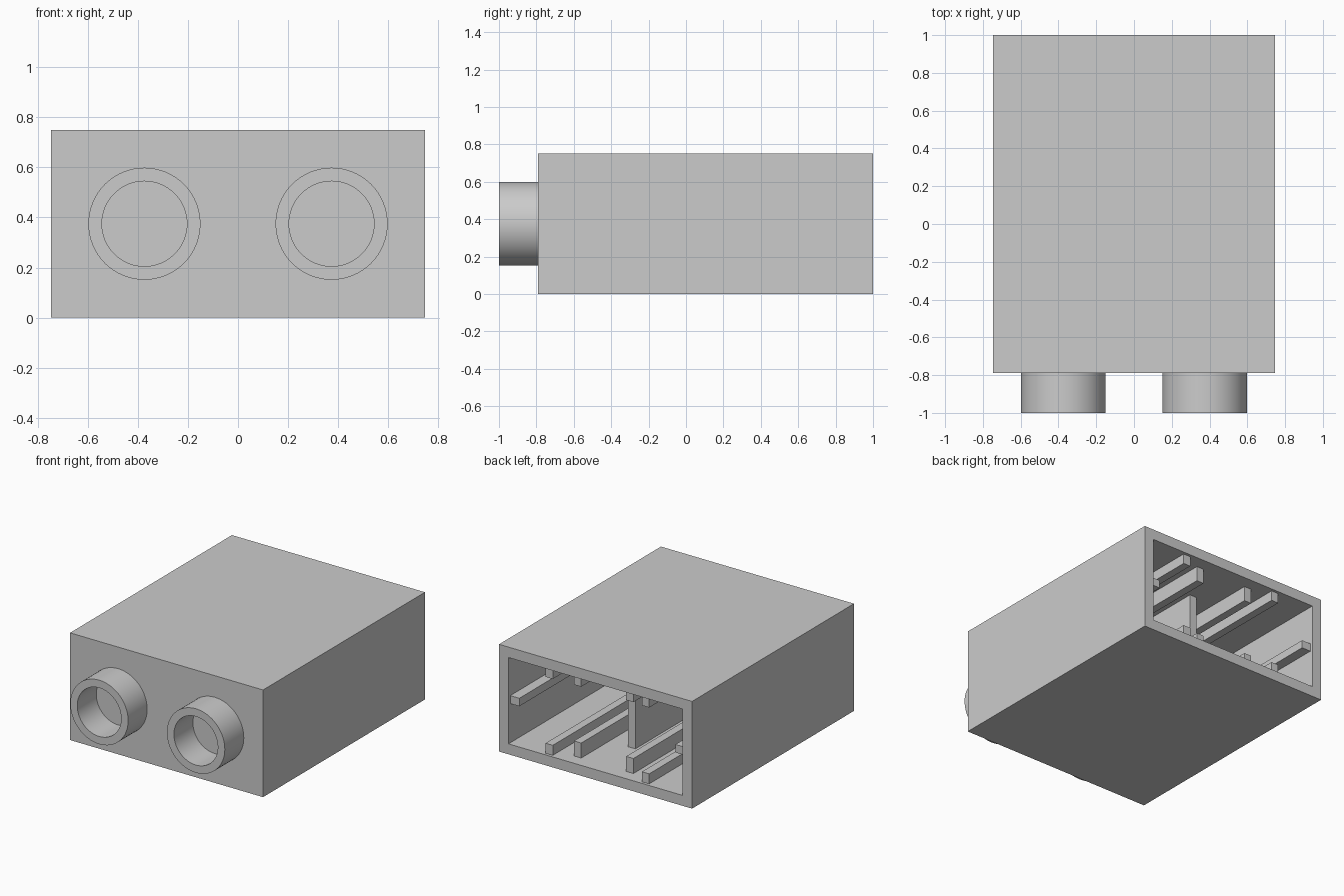
import bpy
import bmesh
from math import cos, sin, tau

cube = bpy.data.objects.get("Cube")
if cube:
    bpy.data.objects.remove(cube, do_unlink=True)

# Single plain grey plastic
grey = bpy.data.materials.new("light_grey_plastic")
grey.diffuse_color = (0.6, 0.6, 0.6, 1)
grey.use_nodes = True
grey.node_tree.nodes["Principled BSDF"].inputs["Base Color"].default_value = (0.6, 0.6, 0.6, 1)

HALF_W, HEIGHT = 0.747, 0.75
FRONT, BACK = -0.79, 1.0
WALL = 0.073
MID = HEIGHT / 2
INNER_FRONT = FRONT + WALL
EMBED = 0.02


def finish(bm, name):
    bmesh.ops.recalc_face_normals(bm, faces=bm.faces)
    mesh = bpy.data.meshes.new(name)
    bm.to_mesh(mesh)
    bm.free()
    mesh.materials.append(grey)
    obj = bpy.data.objects.new(name, mesh)
    bpy.context.collection.objects.link(obj)
    return obj


def box_mesh(x, y, z):
    """Box from (min, max) pairs."""
    bm = bmesh.new()
    bmesh.ops.create_cube(bm, size=1)
    for v in bm.verts:
        v.co = [lo + (c + 0.5) * (hi - lo) for c, (lo, hi) in zip(v.co, (x, y, z))]
    return bm


def box(name, x, y, z):
    return finish(box_mesh(x, y, z), name)


# Hollow shell, open at the back
bm = box_mesh((-HALF_W, HALF_W), (FRONT, BACK), (0, HEIGHT))
bm.normal_update()
opening = max(bm.faces, key=lambda f: f.calc_center_median().y)
bmesh.ops.inset_region(bm, faces=[opening], thickness=WALL, use_even_offset=True)
result = bmesh.ops.extrude_face_region(bm, geom=[opening])
bmesh.ops.delete(bm, geom=[opening], context="FACES_ONLY")
for v in result["geom"]:
    if isinstance(v, bmesh.types.BMVert):
        v.co.y = INNER_FRONT
finish(bm, "shell")


# Hollow round studs on the front
def stud(name, x, outer=0.224, inner=0.17, sides=64):
    bm = bmesh.new()
    profile = [(outer, FRONT + EMBED), (outer, -1), (inner, -1), (inner, FRONT + EMBED)]
    rings = []
    for r, y in profile:
        rings.append([bm.verts.new((x + r * cos(tau * i / sides), y, MID + r * sin(tau * i / sides)))
                      for i in range(sides)])
    for a, b in zip(rings, rings[1:] + rings[:1]):
        for i in range(sides):
            j = (i + 1) % sides
            bm.faces.new((a[i], a[j], b[j], b[i]))
    obj = finish(bm, name)
    bpy.ops.object.select_all(action="DESELECT")
    obj.select_set(True)
    bpy.context.view_layer.objects.active = obj
    bpy.ops.object.shade_smooth_by_angle(angle=0.6)


# Lengthwise ribs: (name, x centre, height from wall, back end)
RIBS = [("outer_rib", 0.373, 0.07, 0.98), ("inner_rib", 0.202, 0.105, 0.91)]
T = 0.028  # half thickness of a rib

for side, s in (("left", 1), ("right", -1)):
    stud(side + "_stud", s * 0.374)
    for name, x, h, end in RIBS:
        span_x = (s * x - T, s * x + T)
        span_y = (INNER_FRONT - EMBED, end)
        box(f"{side}_floor_{name}", span_x, span_y, (WALL - EMBED, WALL + h))
        box(f"{side}_ceiling_{name}", span_x, span_y,
            (HEIGHT - WALL - h, HEIGHT - WALL + EMBED))
    span_x = sorted((s * (HALF_W - WALL + EMBED), s * (HALF_W - WALL - 0.07)))
    box(side + "_wall_rib", span_x, (INNER_FRONT - EMBED, 0.98), (MID - T, MID + T))

# Central web set back from the opening
box("centre_web", (-T, T), (INNER_FRONT - EMBED, 0.6),
    (WALL - EMBED, HEIGHT - WALL + EMBED))
